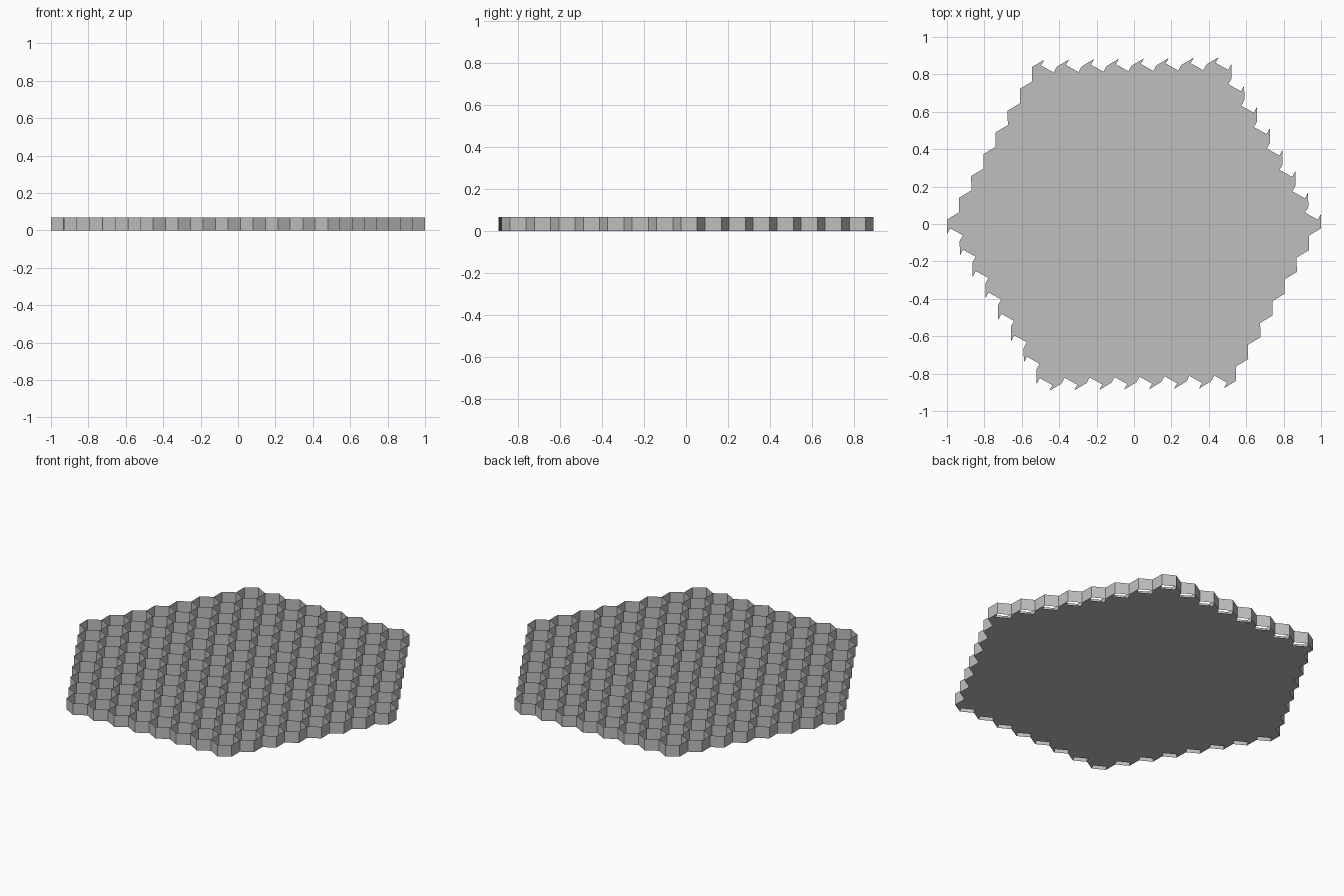
import bpy, bmesh, math
from mathutils import Vector

cube = bpy.data.objects.get("Cube")
if cube:
    bpy.data.objects.remove(cube, do_unlink=True)

RINGS = 7                                  # rings of cells round the middle one
PITCH = 2 / (2 * RINGS + 1)                # flat-to-flat width of a cell
RADIUS = PITCH / math.sqrt(3)
HEIGHT = 0.068
TURN = 0.015                               # slight twist of the whole grid
SLOT = 0.035                               # open strip at the exposed rim

grey = bpy.data.materials.new("light_grey")
grey.use_nodes = True
colour = (0.52, 0.52, 0.52, 1)
grey.diffuse_color = colour
grey.node_tree.nodes["Principled BSDF"].inputs["Base Color"].default_value = colour


def polar(radius, degrees):
    a = math.radians(degrees) + TURN
    return Vector((radius * math.cos(a), radius * math.sin(a), 0))


def make_object(name, bm):
    bmesh.ops.remove_doubles(bm, verts=bm.verts, dist=0.0005)
    mesh = bpy.data.meshes.new(name)
    bm.to_mesh(mesh)
    bm.free()
    mesh.materials.append(grey)
    obj = bpy.data.objects.new(name, mesh)
    bpy.context.collection.objects.link(obj)
    return obj


def add_face(bm, points):
    bm.faces.new([bm.verts.new(p) for p in points])


# Cells on a hexagonal lattice, and the step across each of the six sides
span = range(-RINGS, RINGS + 1)
cells = {(q, r) for q in span for r in span if abs(q + r) <= RINGS}
steps = [(1, 0), (0, 1), (-1, 1), (-1, 0), (0, -1), (1, -1)]
up = Vector((0, 0, HEIGHT))

walls = bmesh.new()
floor = bmesh.new()
for q, r in sorted(cells):
    centre = polar(PITCH * q, 0) + polar(PITCH * r, 60)
    corners = [centre + polar(RADIUS, 60 * i - 30) for i in range(6)]

    # Thin upright walls, shared between neighbouring cells
    exposed = []
    for i, (dq, dr) in enumerate(steps):
        outer = (q + dq, r + dr) not in cells
        exposed.append(outer)
        if outer or i < 3:
            a, b = corners[i], corners[(i + 1) % 6]
            add_face(walls, [a, b, b + up, a + up])

    # Floor: a middle strip, cut short at exposed ends, with a triangle each side
    inset = polar(SLOT, 60)
    far = -inset if exposed[1] else Vector()
    near = inset if exposed[4] else Vector()
    add_face(floor, [corners[1] + far, corners[2] + far,
                     corners[4] + near, corners[5] + near])
    add_face(floor, [corners[5], corners[0], corners[1]])
    add_face(floor, [corners[2], corners[3], corners[4]])

make_object("honeycomb_walls", walls)
make_object("tray_floor", floor)
